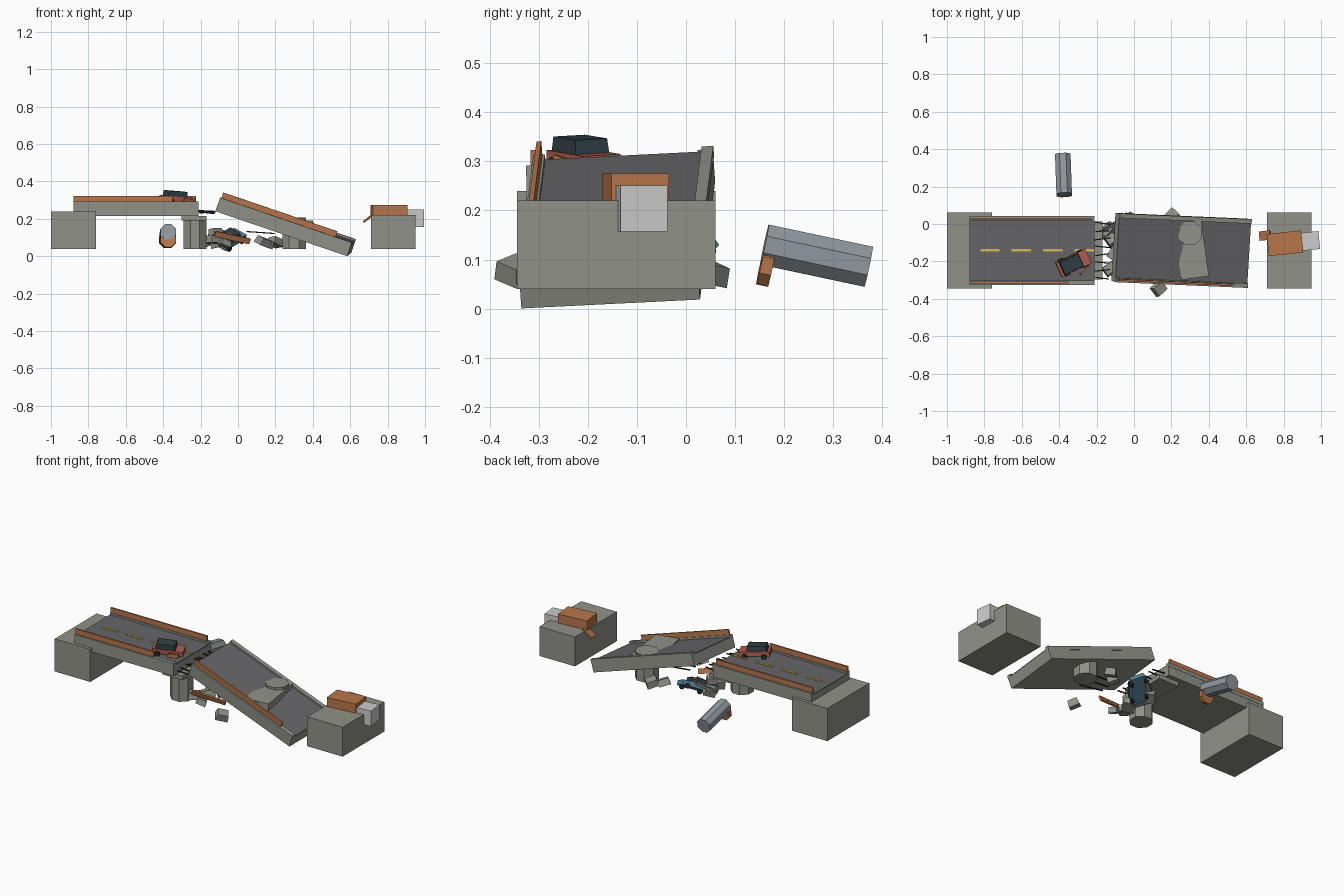
import bpy, math, random
from mathutils import Matrix, Vector, Euler

if "Cube" in bpy.data.objects:
    bpy.data.objects.remove(bpy.data.objects["Cube"])

random.seed(4)
I = Matrix.Identity(4)


def mat(name, r, g, b):
    m = bpy.data.materials.new(name)
    m.diffuse_color = (r, g, b, 1)
    m.use_nodes = True
    m.node_tree.nodes["Principled BSDF"].inputs["Base Color"].default_value = m.diffuse_color
    return m


CONC = mat("concrete", .28, .29, .25)
ROAD = mat("asphalt", .13, .13, .14)
RUST = mat("rust_orange", .48, .18, .07)
YEL = mat("yellow", .65, .50, .08)
RED = mat("red", .45, .11, .08)
BLUE = mat("blue", .10, .24, .32)
GLASS = mat("dark_glass", .03, .05, .06)
BLACK = mat("black", .02, .02, .02)
STEEL = mat("steel", .28, .32, .35)
WHITE = mat("pale_grey", .55, .56, .58)


def frame(loc, rot=(0, 0, 0)):
    r = Euler([math.radians(a) for a in rot]).to_matrix().to_4x4()
    return Matrix.Translation(loc) @ r


def finish(name, m, mtx):
    o = bpy.context.object
    o.name = name
    o.matrix_world = mtx
    o.data.materials.append(m)
    return o


def box(name, loc, size, m, rot=(0, 0, 0), base=I, taper=1):
    bpy.ops.mesh.primitive_cube_add(size=1)
    for v in bpy.context.object.data.vertices:
        k = taper if v.co.z > 0 else 1
        v.co = (v.co.x * size[0] * k, v.co.y * size[1] * k, v.co.z * size[2])
    return finish(name, m, base @ frame(loc, rot))


def cyl(name, loc, r, h, m, rot=(0, 0, 0), base=I, n=8):
    bpy.ops.mesh.primitive_cylinder_add(vertices=n, radius=r, depth=h)
    bpy.context.object.data.transform(Matrix.Rotation(math.pi / n, 4, 'Z'))
    return finish(name, m, base @ frame(loc, rot))


def deck(name, base, length, rails):
    # slab, road surface, kerbs and guard rails in local space
    box(name + "_slab", (0, 0, 0), (length, .365, .06), CONC, base=base)
    box(name + "_road", (0, 0, .032), (length, .325, .008), ROAD, base=base)
    for s, (x0, x1) in zip((-1, 1), rails):
        box(name + "_kerb", (0, s * .172, .036), (length, .024, .022), CONC, base=base)
        if x1 > x0:
            box(name + "_rail", ((x0 + x1) / 2, s * .170, .062), (x1 - x0, .010, .032), RUST, base=base)


def car(name, base, paint):
    box(name + "_body", (0, 0, .018), (.175, .085, .028), paint, base=base)
    box(name + "_cabin", (-.015, 0, .046), (.115, .076, .030), GLASS, base=base, taper=.93)
    for x in (-.055, .055):
        for y in (-.042, .042):
            cyl(name + "_wheel", (x, y, .004), .016, .012, BLACK, (90, 0, 0), base)


# abutments
box("left_abutment", (-.88, -.142, .14), (.24, .405, .20), CONC)
box("right_abutment", (.83, -.142, .13), (.24, .405, .18), CONC)

# standing left deck and collapsed right deck
deck("left_deck", frame((-.545, -.142, .245)), .67, ((-.335, .195), (-.335, .32)))
fallen = frame((.252, -.14, .158), (3, 18.8, -2.5))
deck("fallen_deck", fallen, .745, ((-.365, .28), (0, 0)))
for i in range(4):
    box("lane_dash", (-.77 + i * .168, -.14, .283), (.104, .014, .004), YEL)

# piers
cyl("left_pier", (-.23, -.215, .115), .066, .15, CONC)
box("left_pier_cap", (-.235, -.142, .203), (.135, .31, .026), CONC)
cyl("right_pier", (.30, -.05, .123), .068, .166, CONC)
box("right_pier_cap", (.305, -.14, .172), (.15, .30, .042), CONC, (0, 2, 8))

# bare reinforcing bars at the broken deck end
for i in range(8):
    box("rebar", (-.17, -.29 + i * .042, .238 + random.uniform(-.006, .006)),
        (random.uniform(.07, .11), .006, .006), BLACK,
        (0, random.uniform(-8, 8), random.uniform(-10, 10)))
for i in range(3):
    box("loose_rebar", (.12, -.22 + i * .06, .127), (.15, .006, .006), BLACK, (0, 4, -8 + i * 6))

# rubble below the gap and around the right pier
for x, y, z, s in ((.135, -.345, .078, .062), (.20, .045, .076, .062), (.15, .0, .072, .06),
                   (-.13, -.24, .09, .06), (-.10, -.16, .075, .07), (-.14, -.03, .085, .06),
                   (-.12, -.08, .13, .055), (-.07, -.25, .07, .05)):
    box("rubble", (x, y, z), (s * 1.15, s, s * .65), CONC,
        [random.uniform(-22, 22), random.uniform(-22, 22), random.uniform(15, 65)], taper=.85)
box("broken_slab", (-.10, -.06, .095), (.13, .13, .02), ROAD, (12, -24, 30))
box("broken_rail", (-.03, -.24, .10), (.20, .01, .03), RUST, (20, 12, 18))

# cars: one stopped at the edge, one fallen under the gap
car("red_car", frame((-.325, -.208, .287), (3, 4, 25)), RED)
box("torn_rail", (-.265, -.25, .296), (.06, .008, .024), RUST, (0, 12, 40))
car("blue_car", frame((-.045, -.01, .075), (28, -22, 48)), BLUE)

# overturned tank behind the bridge
tank = frame((-.377, .266, .108), (78, 0, 2))
cyl("fallen_tank", (0, 0, 0), .045, .217, STEEL, base=tank)
cyl("tank_end", (0, -.042, .096), .044, .024, RUST, base=tank)

# truck stopped on the right abutment
truck = frame((.807, -.103, .247), (0, 0, 6))
box("truck_cargo", (0, 0, 0), (.185, .118, .056), RUST, base=truck)
box("truck_cab", (.138, -.002, -.043), (.092, .096, .094), WHITE, base=truck)
box("truck_tailgate", (.70, -.062, .205), (.072, .050, .008), RUST, (0, -38, 6))
